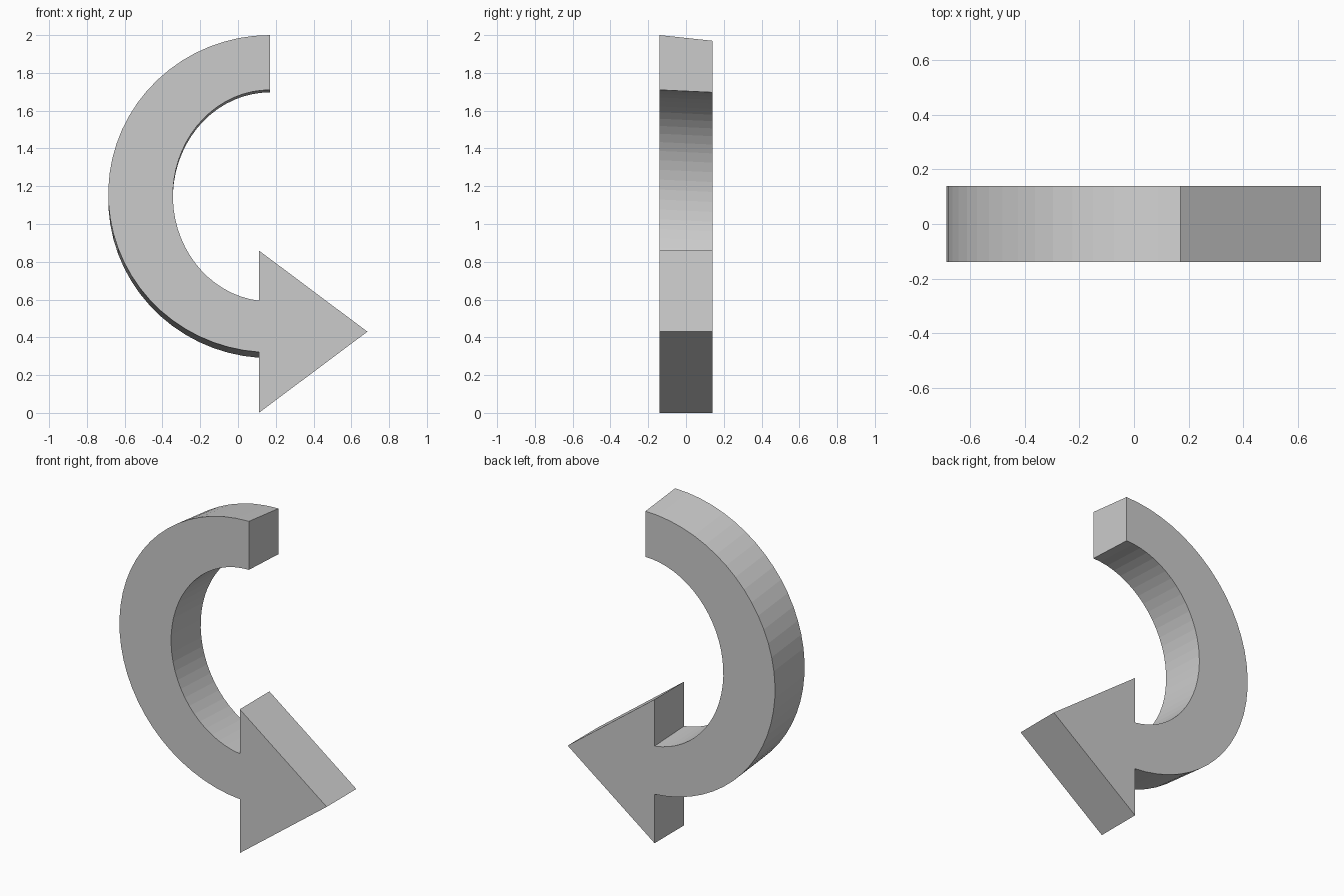
import bpy, bmesh
from math import acos, pi, cos, sin

cube = bpy.data.objects.get("Cube")
if cube:
    bpy.data.objects.remove(cube)

grey = bpy.data.materials.new("light_grey")
grey.use_nodes = True
colour = (0.6, 0.6, 0.6, 1)
grey.diffuse_color = colour
grey.node_tree.nodes["Principled BSDF"].inputs["Base Color"].default_value = colour

DEPTH = 0.14          # half thickness
BASE_X = 0.11         # where the shaft meets the arrow head
CENTRE_X = 0.17       # centre of the curved shaft
STEPS = 32


def finish(name, bm):
    bmesh.ops.recalc_face_normals(bm, faces=bm.faces)
    mesh = bpy.data.meshes.new(name)
    bm.to_mesh(mesh)
    bm.free()
    mesh.materials.append(grey)
    obj = bpy.data.objects.new(name, mesh)
    bpy.context.collection.objects.link(obj)


def arc(bm, y, rx, rz, cz):
    """Half ellipse from the top end round to the arrow head."""
    end = pi / 2 + acos((BASE_X - CENTRE_X) / rx) - pi / 2
    sweep = 2 * pi - end - pi / 2
    points = []
    for i in range(STEPS + 1):
        a = pi / 2 + sweep * i / STEPS
        points.append(bm.verts.new((CENTRE_X + rx * cos(a), y, cz + rz * sin(a))))
    return points


# Curved shaft: the back edge sits slightly lower than the front edge
bm = bmesh.new()
loops = [arc(bm, -DEPTH, 0.857, 0.84, 1.16),
         arc(bm, DEPTH, 0.857, 0.84, 1.13),
         arc(bm, DEPTH, 0.515, 0.56, 1.137),
         arc(bm, -DEPTH, 0.515, 0.56, 1.15)]
for a, b in zip(loops, loops[1:] + loops[:1]):
    for i in range(STEPS):
        bm.faces.new((a[i], a[i + 1], b[i + 1], b[i]))
for i in (0, STEPS):
    bm.faces.new([loop[i] for loop in loops])
finish("curved_shaft", bm)

# Triangular arrow head
bm = bmesh.new()
outline = [(BASE_X, 0), (0.685, 0.43), (BASE_X, 0.86)]
face = bm.faces.new([bm.verts.new((x, -DEPTH, z)) for x, z in outline])
extruded = bmesh.ops.extrude_face_region(bm, geom=[face])["geom"]
bmesh.ops.translate(bm, vec=(0, 2 * DEPTH, 0),
                    verts=[v for v in extruded if isinstance(v, bmesh.types.BMVert)])
finish("arrow_head", bm)
